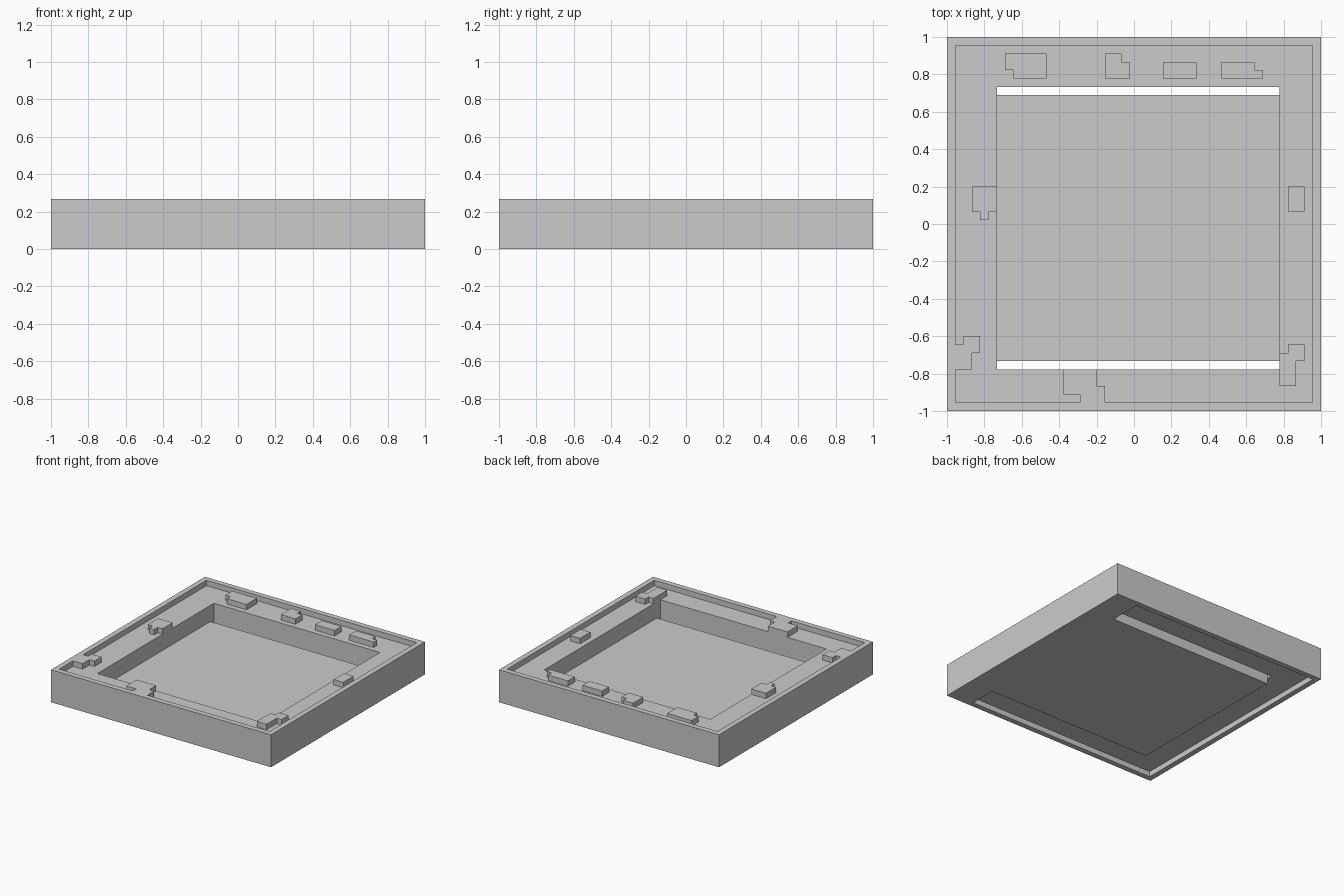
import bpy, bmesh, math

if "Cube" in bpy.data.objects:
    bpy.data.objects.remove(bpy.data.objects["Cube"])

N = 45            # grid cells along each side
U = 2.0 / N       # one grid cell


def box(x0, y0, x1, y1, z0, z1):
    return {(x, y, z) for x in range(x0, x1) for y in range(y0, y1) for z in range(z0, z1)}


def blocks(*rects):
    """Raised detail on top of the ledge, flush with the rim."""
    return set().union(*(box(*r, 5, 6) for r in rects))


parts = {
    # Thin outer wall all round
    "outer_wall": box(0, 0, N, N, 0, 6) - box(1, 1, 44, 44, 0, 6),
    # Wide ledge around the opening, right side solid down to the base
    "ledge": (box(1, 1, 44, 44, 1, 5) | box(40, 1, 44, 44, 0, 5)) - box(6, 5, 40, 39, 0, 5),
    # Sunken floor with a slot left open at front and back
    "floor": box(6, 6, 40, 38, 0, 2),
    # Raised blocks
    "front_block": blocks((14, 2, 18, 5), (16, 1, 19, 3)),
    "front_left_block": blocks((1, 5, 3, 8), (2, 7, 4, 9)),
    "front_right_block": blocks((40, 3, 42, 7), (41, 6, 43, 8)),
    "left_block": blocks((3, 24, 6, 27), (4, 23, 5, 24)),
    "right_block": blocks((41, 24, 43, 27)),
    "back_block_1": blocks((7, 41, 12, 43), (8, 40, 12, 41)),
    "back_block_2": blocks((19, 40, 22, 42), (19, 42, 21, 43)),
    "back_block_3": blocks((26, 40, 30, 42)),
    "back_block_4": blocks((33, 40, 37, 42), (37, 40, 38, 41)),
}
solid = set().union(*parts.values())


def build(name, cells):
    """Skin the cells, leaving out faces hidden against any other part."""
    bm = bmesh.new()
    verts = {}

    def vert(p):
        if p not in verts:
            verts[p] = bm.verts.new((p[0] * U - 1, p[1] * U - 1, p[2] * U))
        return verts[p]

    for c in cells:
        for axis in range(3):
            for side in (0, 1):
                n = list(c)
                n[axis] += 2 * side - 1
                if tuple(n) in solid:
                    continue
                corners = []
                for a, b in ((0, 0), (1, 0), (1, 1), (0, 1)):
                    p = list(c)
                    p[axis] += side
                    p[(axis + 1) % 3] += a
                    p[(axis + 2) % 3] += b
                    corners.append(vert(tuple(p)))
                bm.faces.new(corners if side else corners[::-1])
    # Merge the flat areas into large faces
    bmesh.ops.dissolve_limit(bm, angle_limit=math.radians(1),
                             verts=bm.verts[:], edges=bm.edges[:])
    mesh = bpy.data.meshes.new(name)
    bm.to_mesh(mesh)
    bm.free()
    bpy.context.collection.objects.link(bpy.data.objects.new(name, mesh))


for part_name, part_cells in parts.items():
    build(part_name, part_cells)
